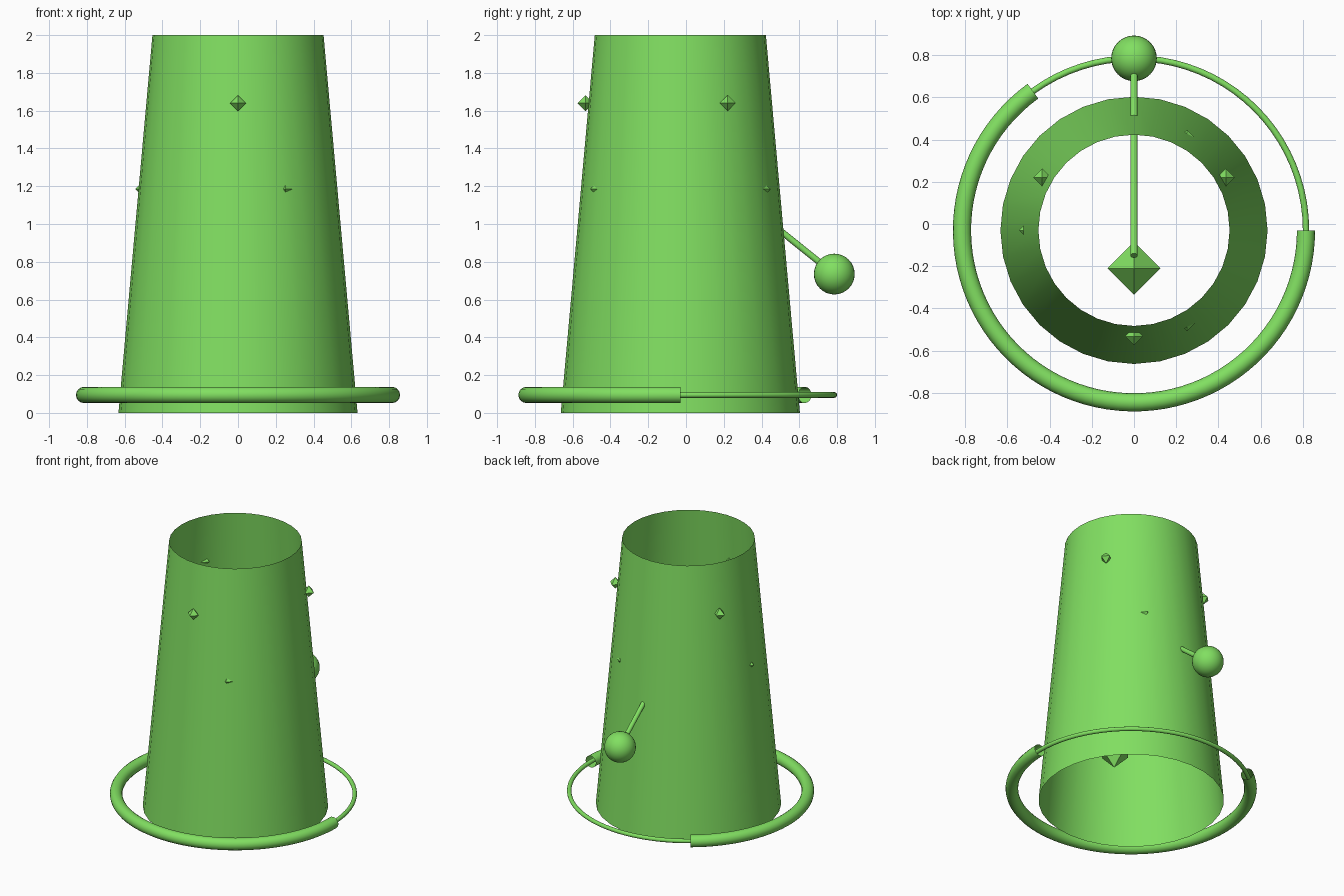
import bpy, bmesh
from math import sin, cos, pi, radians
from mathutils import Vector

if "Cube" in bpy.data.objects:
    bpy.data.objects.remove(bpy.data.objects["Cube"])

CY = -0.03  # y of the tower axis

green = bpy.data.materials.new("green")
green.diffuse_color = (0.22, 0.74, 0.12, 1)
green.use_nodes = True
green.node_tree.nodes["Principled BSDF"].inputs["Base Color"].default_value = green.diffuse_color


def finish(obj, name, smooth=True):
    obj.name = name
    obj.data.materials.append(green)
    if smooth:
        bpy.ops.object.select_all(action='DESELECT')
        obj.select_set(True)
        bpy.context.view_layer.objects.active = obj
        bpy.ops.object.shade_smooth_by_angle(angle=radians(35))
    return obj


def from_bmesh(bm, name, smooth=True):
    bmesh.ops.recalc_face_normals(bm, faces=bm.faces)
    mesh = bpy.data.meshes.new(name)
    bm.to_mesh(mesh)
    bm.free()
    obj = bpy.data.objects.new(name, mesh)
    bpy.context.collection.objects.link(obj)
    return finish(obj, name, smooth)


def arc_tube(name, major, minor, z, start, end, steps, sides=16):
    """Open-ended tube swept along a horizontal arc."""
    bm = bmesh.new()
    rows = []
    for i in range(steps + 1):
        a = radians(start + (end - start) * i / steps)
        row = []
        for j in range(sides):
            t = 2 * pi * j / sides
            r = major + minor * cos(t)
            row.append(bm.verts.new((r * cos(a), CY + r * sin(a), z + minor * sin(t))))
        rows.append(row)
    for r0, r1 in zip(rows, rows[1:]):
        for j in range(sides):
            k = (j + 1) % sides
            bm.faces.new((r0[j], r1[j], r1[k], r0[k]))
    bmesh.ops.remove_doubles(bm, verts=bm.verts, dist=1e-5)
    return from_bmesh(bm, name)


def gem(name, centre, r):
    """Octahedron with its points on the axes."""
    bm = bmesh.new()
    for axis in range(3):
        for s in (-r, r):
            p = Vector(centre)
            p[axis] += s
            bm.verts.new(p)
    bmesh.ops.convex_hull(bm, input=bm.verts)
    return from_bmesh(bm, name, smooth=False)


# Tapered tower, open at both ends
bpy.ops.mesh.primitive_cone_add(vertices=32, radius1=0.633, radius2=0.453, depth=2,
                                end_fill_type='NOTHING', location=(0, CY, 1),
                                rotation=(0, 0, pi / 2))
finish(bpy.context.object, "tower_wall")

# Thin base ring with a thick partial sleeve around it
arc_tube("base_ring", 0.815, 0.015, 0.095, 0, 360, 80)
arc_tube("ring_sleeve", 0.815, 0.043, 0.095, 126, 360, 64)

# Swinging rod through the back wall, with a ball on its end
ball_pos = Vector((0, 0.785, 0.735))
top_pos = Vector((0, -0.15, 1.485))
axis = top_pos - ball_pos
bpy.ops.mesh.primitive_cylinder_add(vertices=16, radius=0.017, depth=axis.length,
                                    location=(top_pos + ball_pos) / 2)
rod = bpy.context.object
rod.rotation_euler = axis.to_track_quat('Z', 'Y').to_euler()
finish(rod, "pendulum_rod")
bpy.ops.mesh.primitive_uv_sphere_add(segments=32, ring_count=16, radius=0.108,
                                     location=ball_pos)
finish(bpy.context.object, "pendulum_ball")

# Large gem inside the tower
gem("inner_gem", (0, -0.21, 0.465), 0.125)

# Two rows of three small gems set into the wall
for row, z, first in (("upper", 1.64, -90), ("lower", 1.185, -60)):
    for i in range(3):
        a = radians(first + 120 * i)
        gem(f"{row}_gem_{i + 1}", (0.502 * cos(a), CY + 0.502 * sin(a), z), 0.0425)
